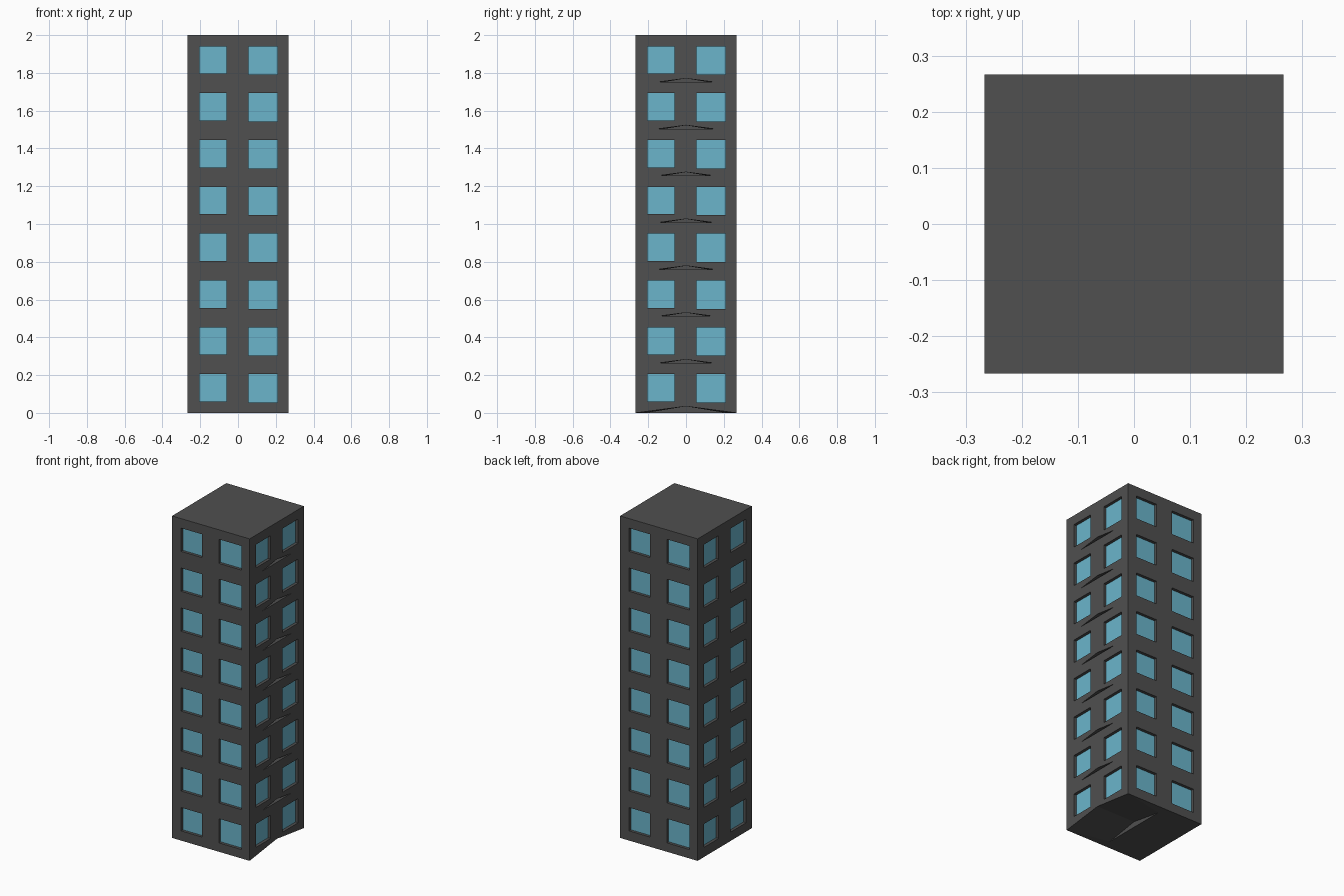
import bpy, bmesh, math
from mathutils import Matrix, Vector

if "Cube" in bpy.data.objects:
    bpy.data.objects.remove(bpy.data.objects["Cube"])

HALF = 0.2665      # half width of the tower
FLOORS, STEP = 8, 0.248
HEIGHT = 2.0 - STEP * (FLOORS - 1)
RECESS = 0.02
# windows on one wall: left, right, bottom, top
WINDOWS = [(-0.205, -0.06, 0.06, 0.205), (0.055, 0.21, 0.055, 0.205)]


def material(name, rgb):
    m = bpy.data.materials.new(name)
    m.diffuse_color = (*rgb, 1)
    m.use_nodes = True
    m.node_tree.nodes["Principled BSDF"].inputs["Base Color"].default_value = m.diffuse_color
    return m


def add_box(bm, lo, hi, rot):
    lo, hi = Vector(lo), Vector(hi)
    mat = rot @ Matrix.Translation((lo + hi) / 2) @ Matrix.Diagonal((*(hi - lo), 1))
    bmesh.ops.create_cube(bm, size=1, matrix=mat)


def make_object(name, bm, mat=None):
    bmesh.ops.recalc_face_normals(bm, faces=bm.faces)
    mesh = bpy.data.meshes.new(name)
    bm.to_mesh(mesh)
    bm.free()
    ob = bpy.data.objects.new(name, mesh)
    bpy.context.collection.objects.link(ob)
    if mat:
        mesh.materials.append(mat)
    return ob


def window_boxes(y0, y1):
    bm = bmesh.new()
    for k in range(4):
        rot = Matrix.Rotation(k * math.pi / 2, 4, 'Z')
        for l, r, b, t in WINDOWS:
            add_box(bm, (l, y0, b), (r, y1, t), rot)
    return bm


def cut(ob, cutter):
    cutter.hide_render = True
    mod = ob.modifiers.new("cut", 'BOOLEAN')
    mod.operation, mod.solver, mod.object = 'DIFFERENCE', 'EXACT', cutter
    bpy.context.view_layer.objects.active = ob
    bpy.ops.object.modifier_apply(modifier=mod.name)
    bpy.data.objects.remove(cutter)


def stack(ob):
    mod = ob.modifiers.new("floors", 'ARRAY')
    mod.count = FLOORS
    mod.use_relative_offset = False
    mod.use_constant_offset = True
    mod.constant_offset_displace = (0, 0, STEP)


concrete = material("dark_concrete", (0.08, 0.08, 0.08))
glass = material("blue_glass", (0.145, 0.46, 0.6))

# one storey block
bm = bmesh.new()
add_box(bm, (-HALF, -HALF, 0), (HALF, HALF, HEIGHT), Matrix())
storey = make_object("storey_walls", bm, concrete)

# recessed window openings
cut(storey, make_object("window_cutter", window_boxes(-HALF - 0.05, -HALF + RECESS)))

# shallow gable-shaped notch under the right half of each storey
bm = bmesh.new()
rings = []
for x, w in ((0.0, 0.21), (HALF, HALF), ):
    rings.append([bm.verts.new(p) for p in
                  ((x, -w, 0), (x, 0, 0.035), (x, w, 0), (x, w, -0.05), (x, -w, -0.05))])
# extend past the wall so the cut is clean
rings.append([bm.verts.new(v.co + Vector((0.05, 0, 0))) for v in rings[1]])
for a, b in zip(rings, rings[1:]):
    for i in range(5):
        j = (i + 1) % 5
        bm.faces.new((a[i], a[j], b[j], b[i]))
bm.faces.new(rings[0])
bm.faces.new(rings[-1])
cut(storey, make_object("notch_cutter", bm))
stack(storey)

# glass panes at the back of the openings
panes = make_object("window_glass", window_boxes(-HALF + RECESS - 0.002, -HALF + RECESS + 0.01), glass)
stack(panes)
